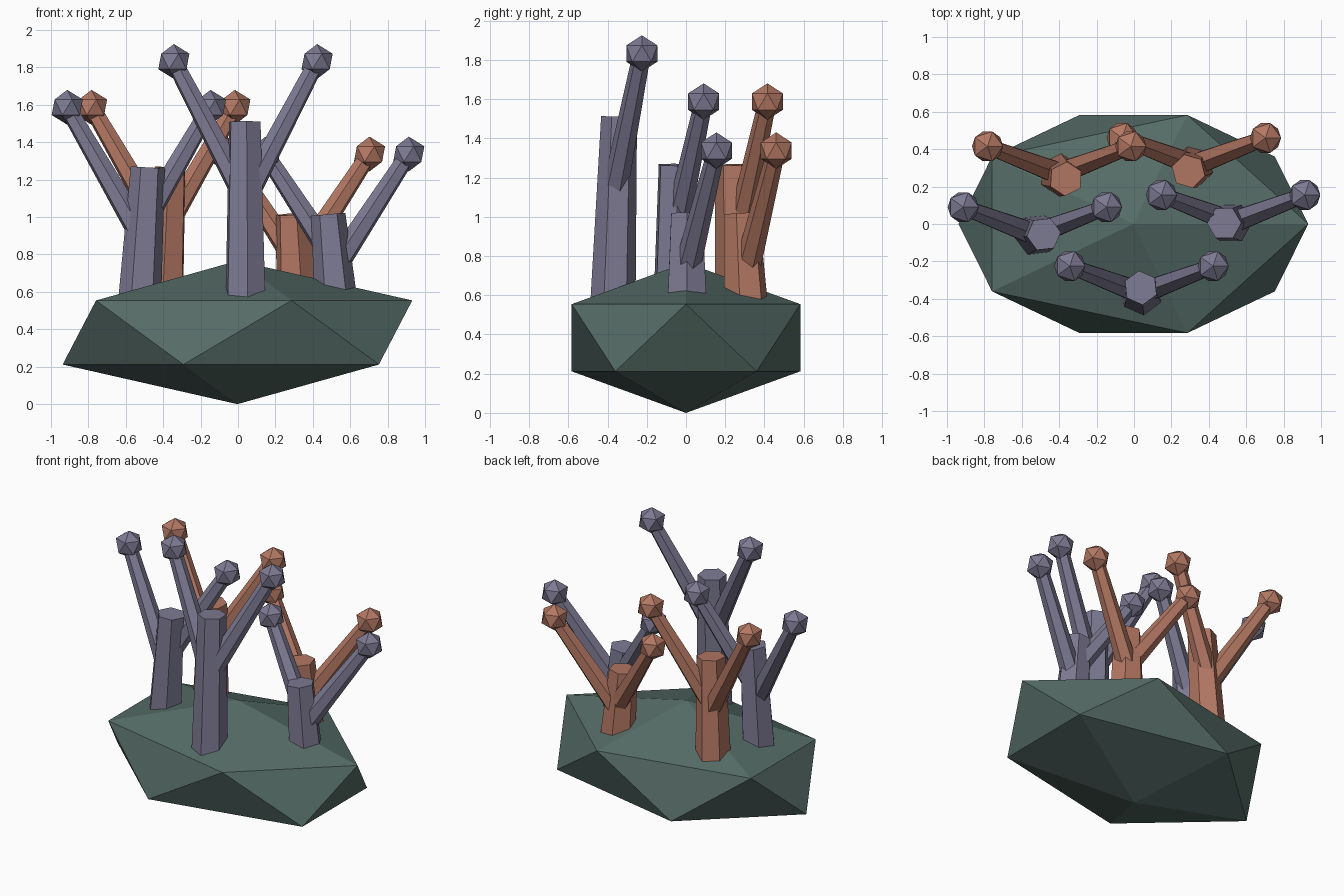
import bpy, bmesh
from mathutils import Vector, Matrix

if "Cube" in bpy.data.objects:
    bpy.data.objects.remove(bpy.data.objects["Cube"])


def material(name, rgb):
    m = bpy.data.materials.new(name)
    m.diffuse_color = (*rgb, 1)
    m.use_nodes = True
    m.node_tree.nodes["Principled BSDF"].inputs["Base Color"].default_value = m.diffuse_color
    return m


ROCK = material("mossy_rock", (0.092, 0.150, 0.135))
MAUVE = material("mauve_coral", (0.205, 0.195, 0.290))
RUST = material("rust_coral", (0.450, 0.185, 0.125))


def finish(name, bm, mat):
    mesh = bpy.data.meshes.new(name)
    bm.to_mesh(mesh)
    bm.free()
    mesh.materials.append(mat)
    bpy.context.collection.objects.link(bpy.data.objects.new(name, mesh))


def ball(name, centre, scale, mat):
    bm = bmesh.new()
    bmesh.ops.create_icosphere(bm, subdivisions=1, radius=1)
    bm.transform(Matrix.Translation(centre) @ Matrix.Diagonal((*scale, 1)))
    finish(name, bm, mat)


def limb(name, a, b, r0, r1, mat):
    # tapered six-sided stem from a to b
    a, b = Vector(a), Vector(b)
    d = b - a
    bm = bmesh.new()
    bmesh.ops.create_cone(bm, cap_ends=True, segments=6, radius1=r0,
                          radius2=r1, depth=d.length)
    rot = d.to_track_quat('Z', 'Y').to_matrix().to_4x4()
    bm.transform(Matrix.Translation((a + b) / 2) @ rot)
    finish(name, bm, mat)


# rock base
ball("rock", (-0.003, 0, 0.383), (1.045, 0.685, 0.383), ROCK)

# corals: root x, root y, trunk top height, fork height, colour
corals = [
    (0.04, -0.375, 1.51, 1.10, MAUVE),
    (-0.53, -0.06, 1.265, 0.925, MAUVE),
    (0.53, 0.005, 1.015, 0.75, MAUVE),
    (-0.40, 0.265, 1.265, 0.925, RUST),
    (0.32, 0.31, 1.015, 0.75, RUST),
]
for i, (x, y, top, fork, mat) in enumerate(corals, 1):
    # trunk leans slightly to the middle
    limb(f"coral_{i}_trunk", (x, y, 0.48), (x * 0.91, y * 0.91, top), 0.118, 0.092, mat)
    for side, s in (("left", -1), ("right", 1)):
        tip = (x + s * 0.383, y + 0.15, top + 0.322)
        limb(f"coral_{i}_{side}_branch", (x, y + 0.005, fork), tip, 0.067, 0.046, mat)
        ball(f"coral_{i}_{side}_bud", tip, (0.093,) * 3, mat)
